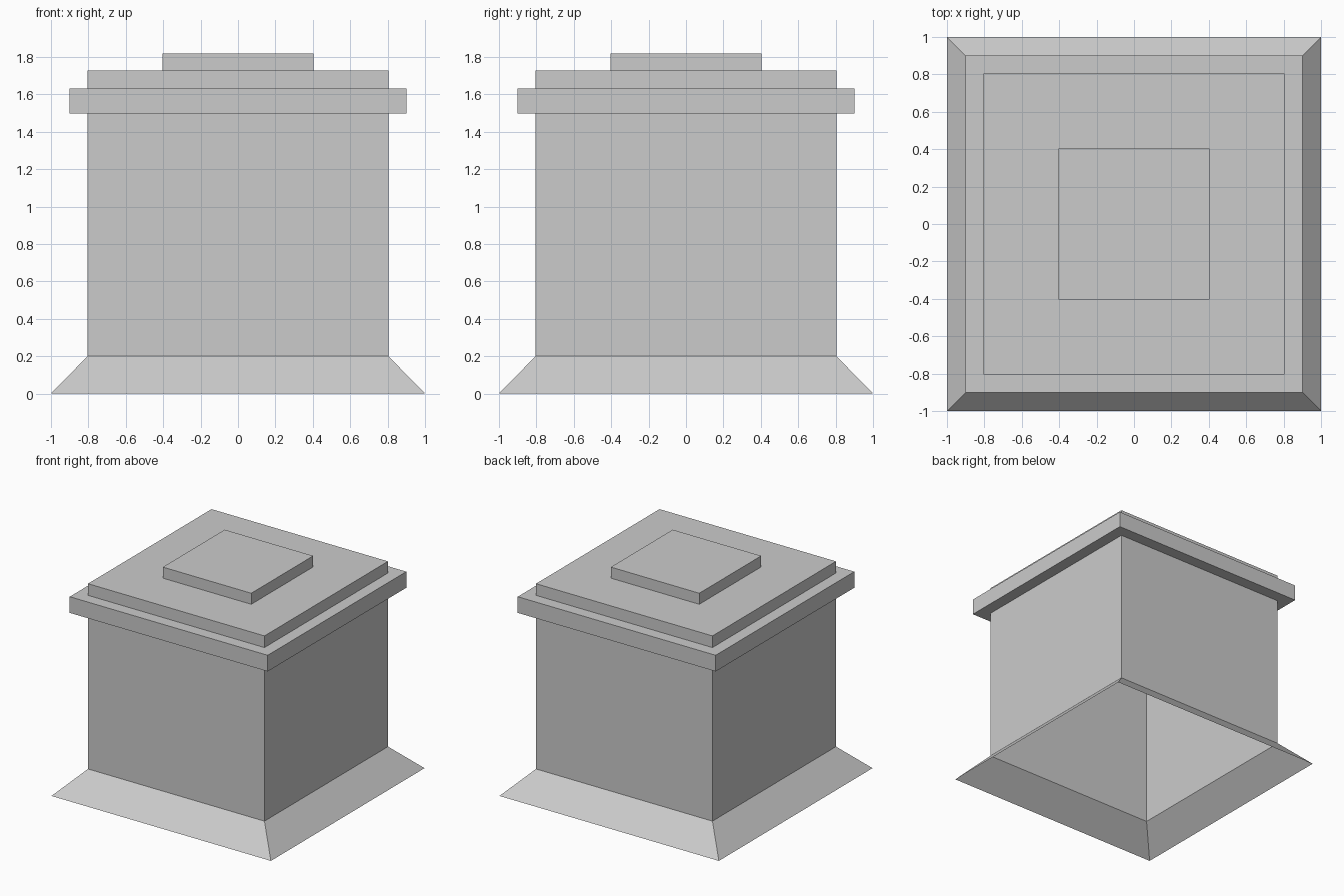
import bpy
import bmesh

cube = bpy.data.objects.get("Cube")
if cube:
    bpy.data.objects.remove(cube, do_unlink=True)

grey = bpy.data.materials.new("plain grey")
grey.use_nodes = True
colour = (0.6, 0.6, 0.6, 1)
grey.diffuse_color = colour
grey.node_tree.nodes["Principled BSDF"].inputs["Base Color"].default_value = colour


def square_shell(name, profile, capped=False):
    """Sweep a (half width, height) profile round a square, open below."""
    bm = bmesh.new()
    rings = [[bm.verts.new((sx * r, sy * r, z))
              for sx, sy in ((-1, -1), (1, -1), (1, 1), (-1, 1))]
             for r, z in profile]
    for low, high in zip(rings, rings[1:]):
        for i in range(4):
            j = (i + 1) % 4
            bm.faces.new((low[i], low[j], high[j], high[i]))
    if capped:
        bm.faces.new(rings[-1])
    mesh = bpy.data.meshes.new(name)
    bm.to_mesh(mesh)
    bm.free()
    mesh.materials.append(grey)
    obj = bpy.data.objects.new(name, mesh)
    bpy.context.collection.objects.link(obj)
    return obj


WALL, LEDGE, CAP = 0.804, 0.902, 0.403
SKIRT_TOP, EAVES, LEDGE_TOP, ROOF, TOP = 0.2, 1.497, 1.63, 1.726, 1.817

# Flared foot, open underneath
square_shell("flared_skirt", [(1, 0), (WALL, SKIRT_TOP)])
# Straight walls
square_shell("walls", [(WALL, SKIRT_TOP), (WALL, EAVES)])
# Overhanging ledge with underside and top
square_shell("ledge", [(WALL, EAVES), (LEDGE, EAVES),
                       (LEDGE, LEDGE_TOP), (WALL, LEDGE_TOP)])
# Roof step and raised centre cap
square_shell("roof_step", [(WALL, LEDGE_TOP), (WALL, ROOF), (CAP, ROOF)])
square_shell("top_cap", [(CAP, ROOF), (CAP, TOP)], capped=True)
